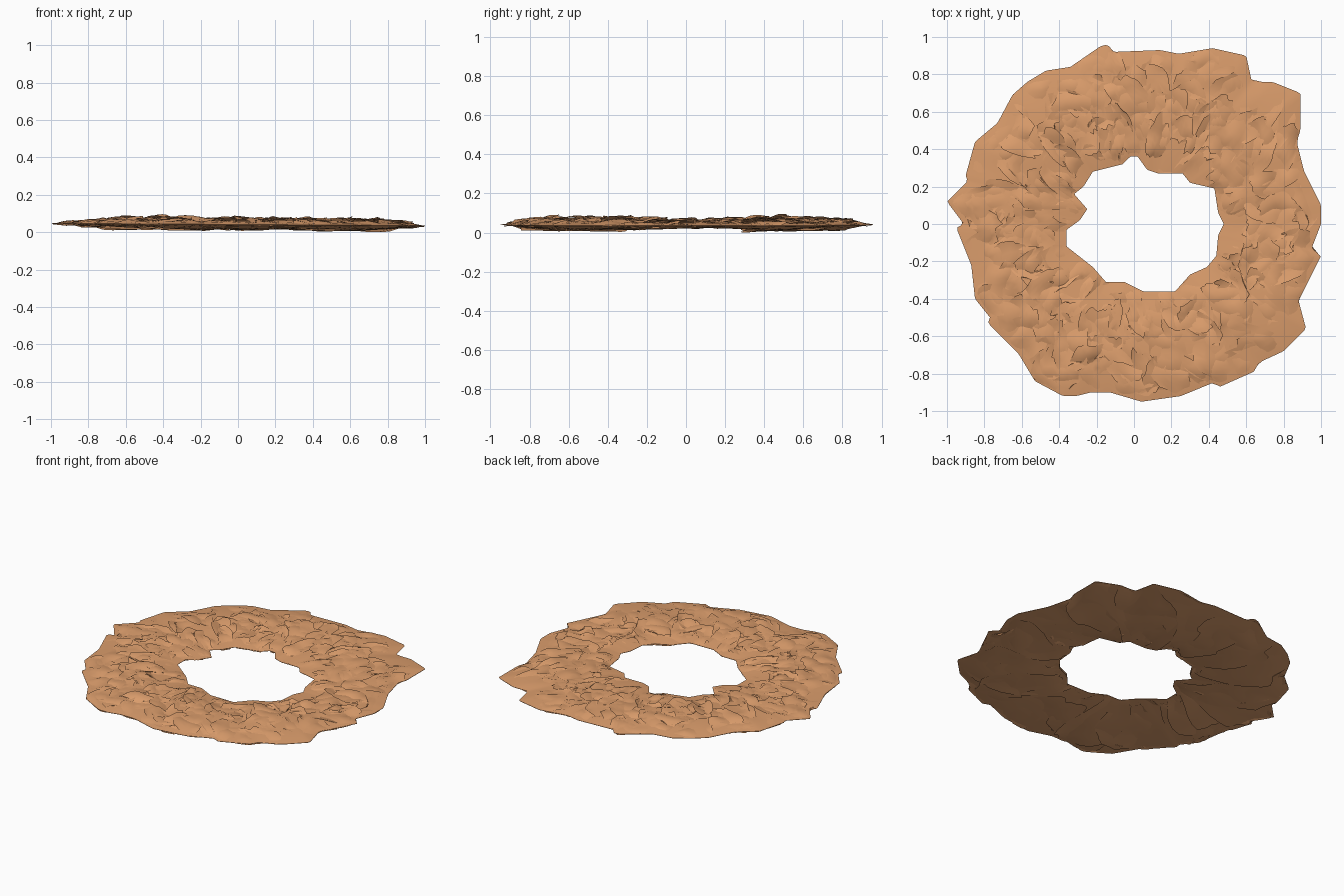
import bpy, bmesh, math, random
from mathutils import Vector, noise

if "Cube" in bpy.data.objects:
    bpy.data.objects.remove(bpy.data.objects["Cube"])

random.seed(11)

# ragged outlines of the wreath, seen from the top
OUTER = [(-1, .12), (-.89, .23), (-.9, .26), (-.85, .44), (-.73, .54), (-.65, .69), (-.57, .76), (-.47, .82),
         (-.34, .84), (-.18, .95), (-.14, .96), (-.11, .92), (.14, .93), (.24, .91), (.42, .94), (.6, .9),
         (.63, .76), (.74, .76), (.89, .7), (.89, .5), (.87, .44), (.91, .28), (1, .1), (1, 0), (.95, -.13),
         (1, -.17), (.88, -.41), (.92, -.56), (.8, -.68), (.67, -.74), (.64, -.79), (.46, -.87), (.42, -.85),
         (.25, -.92), (.04, -.95), (-.13, -.9), (-.23, -.9), (-.31, -.92), (-.38, -.92), (-.53, -.84),
         (-.62, -.69), (-.78, -.53), (-.77, -.5), (-.85, -.4), (-.87, -.22), (-.95, -.02), (-.91, .0)]
INNER = [(-.25, .08), (-.32, .16), (-.27, .2), (-.22, .28), (-.06, .32), (-.02, .36), (.02, .36), (.07, .29),
         (.13, .27), (.26, .27), (.3, .22), (.43, .19), (.45, .06), (.48, 0), (.45, -.06), (.44, -.17),
         (.39, -.23), (.3, -.27), (.22, -.36), (.05, -.36), (-.05, -.31), (-.15, -.31), (-.22, -.23),
         (-.36, -.12), (-.36, -.03), (-.29, .02)]
TAU = math.tau


def reach(points, ang):
    """Distance from the centre to an outline in a given direction."""
    d = Vector((math.cos(ang), math.sin(ang)))
    best = 0
    for i, p in enumerate(points):
        a, b = Vector(p), Vector(points[i - 1])
        e = b - a
        den = d.x * e.y - d.y * e.x
        if abs(den) < 1e-9:
            continue
        r = (a.x * e.y - a.y * e.x) / den
        s = (a.x * d.y - a.y * d.x) / den
        if -1e-6 <= s <= 1 + 1e-6 and r > best:
            best = r
    return best


STEPS = 1440
R_OUT = [reach(OUTER, TAU * i / STEPS) for i in range(STEPS)]
R_IN = [reach(INNER, TAU * i / STEPS) for i in range(STEPS)]


def spot(ang, t):
    i = round(ang / TAU * STEPS) % STEPS
    r = R_IN[i] + (R_OUT[i] - R_IN[i]) * t
    return r * math.cos(ang), r * math.sin(ang)


def height(x, y, t, side):
    """Swollen top (side 1) and bottom (side -1), thinner at the left and right."""
    swell = max(0, math.sin(math.pi * min(1, max(0, t)))) ** .7
    full = .55 + .45 * min(1, abs(y) / .4)
    mid = .041 - .006 * x
    return mid + side * ((.027 if side > 0 else .022) * swell * full + .001)


tan = bpy.data.materials.new("tan_dough")
tan.diffuse_color = (.71, .338, .15, 1)
tan.use_nodes = True
tan.node_tree.nodes["Principled BSDF"].inputs["Base Color"].default_value = tan.diffuse_color


def finish(bm, name):
    me = bpy.data.meshes.new(name)
    bm.to_mesh(me)
    bm.free()
    me.materials.append(tan)
    ob = bpy.data.objects.new(name, me)
    bpy.context.collection.objects.link(ob)
    bpy.context.view_layer.objects.active = ob
    ob.select_set(True)
    bpy.ops.object.shade_smooth_by_angle(angle=math.radians(30))
    ob.select_set(False)
    return ob


# core ring, a closed cross-section swept around the outline
bm = bmesh.new()
N, M = 360, 8
section = [(j / M, 1) for j in range(M + 1)] + [(j / M, -1) for j in range(M, -1, -1)]
rings = []
for i in range(N):
    ang = TAU * i / N
    row = []
    for t, side in section:
        x, y = spot(ang, t)
        z = height(x, y, t, side)
        inside = min(1, 5 * min(t, 1 - t))
        z += inside * (.004 * noise.noise(Vector((x * 9, y * 9, side * 5))) - side * .005)
        row.append(bm.verts.new((x, y, z)))
    rings.append(row)
for i in range(N):
    a, b = rings[i - 1], rings[i]
    for j in range(len(section)):
        bm.faces.new((a[j - 1], b[j - 1], b[j], a[j]))
bmesh.ops.recalc_face_normals(bm, faces=bm.faces)
finish(bm, "core_ring")


def flakes(name, count, side, width, length, rough, freq, ramp, lift):
    """Scatter thin curved, overlapping flakes over one side of the ring."""
    bm = bmesh.new()
    for k in range(count):
        mid = TAU * (k + random.uniform(-.3, .3)) / count * 7
        w, ln = width * random.uniform(.7, 1.3), length * random.uniform(.7, 1.2)
        t0 = random.uniform(-.08, 1.08 - min(ln, 1))
        skew = random.uniform(-1, 1) * width
        seed = Vector((k * 3.7, k * 1.3, side))
        tilt = random.uniform(-1, 1) * rough
        slope = ramp * random.uniform(-1, 1)
        nu, nv = 8, 10
        grid = []
        for i in range(nu + 1):
            row = []
            for j in range(nv + 1):
                u, v = i / nu * 2 - 1, j / nv
                # ragged tapering leaf shape
                taper = 1 - .35 * abs(v * 2 - 1) ** 2
                jag = .12 * noise.noise(Vector((u * 2, v * 4, k)))
                t = min(.995, max(.005, t0 + v * ln * (1 - .12 * u * u) + jag * ln))
                ang = mid + w * u * taper + skew * (v - .5) + jag * w
                x, y = spot(ang, t)
                n = noise.noise(Vector((x * freq, y * freq, 0)) + seed)
                edge = min(1, 6 * min(t, 1 - t) + .3)
                off = lift + (slope * u + rough * n + tilt * (v - .5)) * edge
                row.append(bm.verts.new((x, y, height(x, y, t, side) + side * off)))
            grid.append(row)
        for i in range(nu):
            for j in range(nv):
                q = (grid[i][j], grid[i + 1][j], grid[i + 1][j + 1], grid[i][j + 1])
                bm.faces.new(q)
    bmesh.ops.dissolve_degenerate(bm, dist=1e-5, edges=bm.edges)
    # face every flake outwards
    bm.normal_update()
    bmesh.ops.reverse_faces(bm, faces=[f for f in bm.faces if f.normal.z * side < 0])
    return finish(bm, name)


flakes("top_flakes", 270, 1, .14, .42, .024, 8, .012, -.006)
flakes("bottom_flakes", 26, -1, .3, .95, .012, 5, .014, -.001)

# stand the whole wreath on the floor
low = min(v.co.z for o in bpy.data.objects for v in o.data.vertices)
for o in bpy.data.objects:
    for v in o.data.vertices:
        v.co.z -= low
